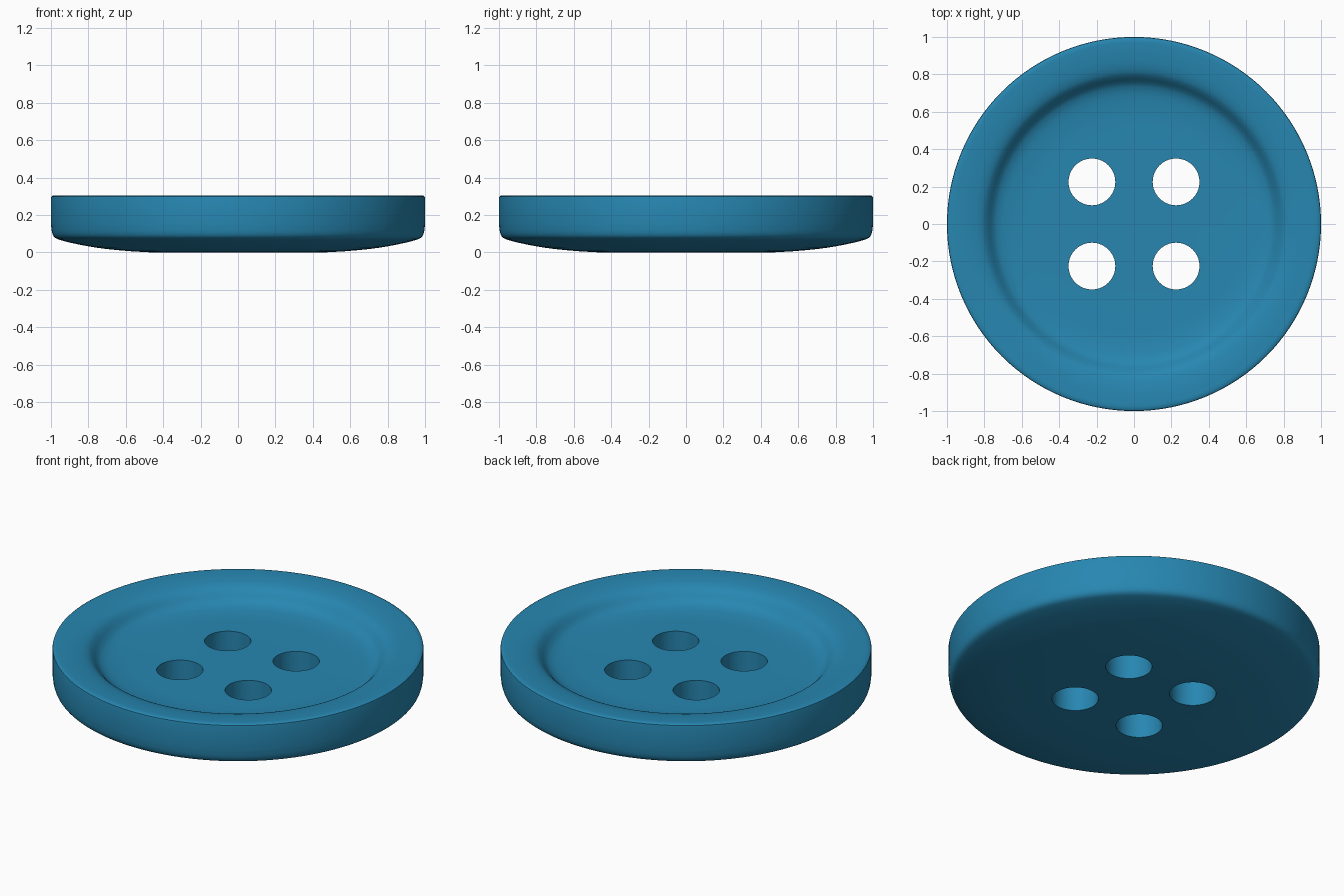
import bpy, bmesh, math
from mathutils import Vector

if "Cube" in bpy.data.objects:
    bpy.data.objects.remove(bpy.data.objects["Cube"])

SEGS = 128


def smooth_path(pts, n=4):
    """Catmull-Rom curve through the points."""
    p = [Vector(q) for q in pts]
    p = [2 * p[0] - p[1]] + p + [2 * p[-1] - p[-2]]
    out = []
    for a, b, c, d in zip(p, p[1:], p[2:], p[3:]):
        for i in range(n):
            t = i / n
            out.append(0.5 * (2 * b + (c - a) * t + (2 * a - 5 * b + 4 * c - d) * t * t
                              + (3 * b - a - 3 * c + d) * t ** 3))
    return out + [p[-2]]


def lathe(name, profile):
    """Spin an (r, z) profile, bottom to top, and cap both ends."""
    bm = bmesh.new()
    rings = []
    for r, z in profile:
        rings.append([bm.verts.new((r * math.cos(2 * math.pi * i / SEGS),
                                    r * math.sin(2 * math.pi * i / SEGS), z)) for i in range(SEGS)])
    for lo, hi in zip(rings, rings[1:]):
        for i in range(SEGS):
            j = (i + 1) % SEGS
            bm.faces.new((lo[i], lo[j], hi[j], hi[i]))
    bm.faces.new(rings[0][::-1])
    bm.faces.new(rings[-1])
    me = bpy.data.meshes.new(name)
    bm.to_mesh(me)
    bm.free()
    ob = bpy.data.objects.new(name, me)
    bpy.context.collection.objects.link(ob)
    return ob


# Button body: domed underside, straight wall, dished top
underside = smooth_path([(0.47, 0), (0.6, 0.008), (0.75, 0.024), (0.88, 0.048),
                         (0.95, 0.066), (0.98, 0.08), (0.994, 0.105), (1.0, 0.15)])
rim_edge = [(1.0, 0.29), (0.998, 0.298), (0.99, 0.303)]
dish = smooth_path([(0.975, 0.305), (0.91, 0.302), (0.85, 0.294), (0.81, 0.281), (0.785, 0.262),
                    (0.76, 0.235), (0.735, 0.217), (0.69, 0.203), (0.6, 0.193), (0.48, 0.19)])
button = lathe("button", [tuple(v) for v in underside] + rim_edge + [tuple(v) for v in dish])

# Four thread holes
for sx in (-1, 1):
    for sy in (-1, 1):
        bpy.ops.mesh.primitive_cylinder_add(vertices=64, radius=0.125, depth=1,
                                            location=(0.225 * sx, 0.225 * sy, 0.1))
        cutter = bpy.context.object
        cutter.name = "hole_cutter"
        cutter.hide_render = True
        mod = button.modifiers.new("hole", 'BOOLEAN')
        mod.operation = 'DIFFERENCE'
        mod.solver = 'EXACT'
        mod.object = cutter
        bpy.ops.object.select_all(action='DESELECT')
        bpy.context.view_layer.objects.active = button
        button.select_set(True)
        bpy.ops.object.modifier_apply(modifier=mod.name)
        bpy.data.objects.remove(cutter)

bpy.ops.object.shade_smooth_by_angle(angle=math.radians(40))

# Blue plastic
mat = bpy.data.materials.new("blue_plastic")
mat.diffuse_color = (0.02, 0.24, 0.44, 1)
mat.use_nodes = True
mat.node_tree.nodes["Principled BSDF"].inputs["Base Color"].default_value = mat.diffuse_color
button.data.materials.clear()
button.data.materials.append(mat)
